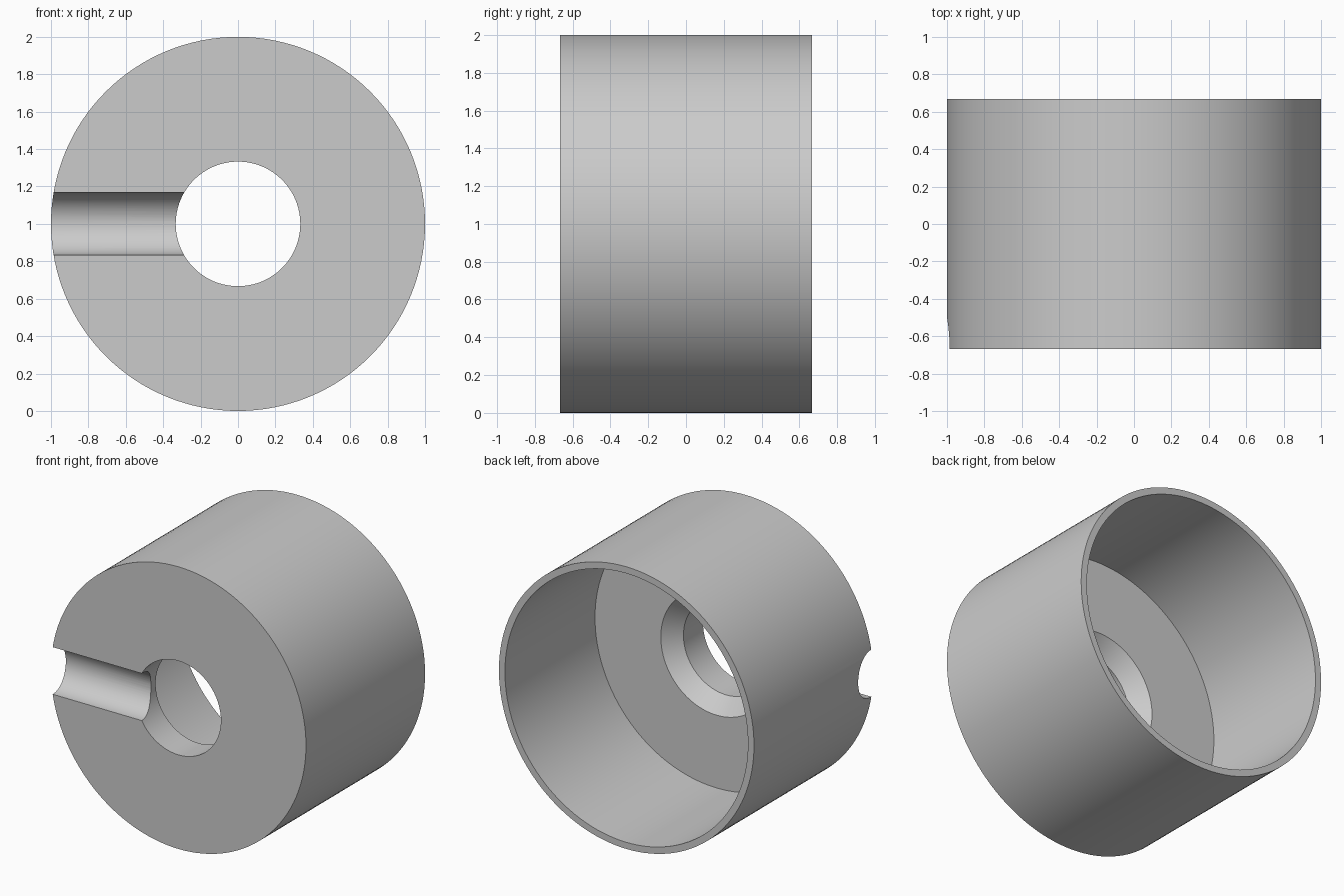
import bpy
import bmesh
import math
from mathutils import Matrix, Vector

default = bpy.data.objects.get("Cube")
if default:
    bpy.data.objects.remove(default, do_unlink=True)

SEGMENTS = 128
HALF_DEPTH = 0.667
HOLE_RADIUS = 0.333
GROOVE_RADIUS = 0.167
FRONT = -HALF_DEPTH

grey = bpy.data.materials.new("plain grey")
grey.use_nodes = True
colour = (0.6, 0.6, 0.6, 1)
grey.diffuse_color = colour
grey.node_tree.nodes["Principled BSDF"].inputs["Base Color"].default_value = colour


def add_object(name, bm):
    bmesh.ops.recalc_face_normals(bm, faces=bm.faces)
    mesh = bpy.data.meshes.new(name)
    bm.to_mesh(mesh)
    bm.free()
    mesh.materials.append(grey)
    obj = bpy.data.objects.new(name, mesh)
    bpy.context.collection.objects.link(obj)
    return obj


# Cup body: closed (radius, y) section turned around the y axis
section = [
    (HOLE_RADIUS, FRONT),
    (1, FRONT),
    (1, HALF_DEPTH),
    (0.953, HALF_DEPTH),
    (0.953, FRONT + 0.325),         # cavity floor
    (0.437, FRONT + 0.325),         # countersink rim
    (HOLE_RADIUS, FRONT + 0.22),
]
bm = bmesh.new()
verts = [bm.verts.new((0, y, 1 + r)) for r, y in section]
edges = [bm.edges.new((v, verts[i - 1])) for i, v in enumerate(verts)]
bmesh.ops.spin(bm, geom=verts + edges, cent=(0, 0, 1), axis=(0, 1, 0),
               angle=math.tau, steps=SEGMENTS)
bmesh.ops.remove_doubles(bm, verts=bm.verts, dist=0.0005)
body = add_object("cup_body", bm)

# Half-round groove from the hole to the right rim of the front face
bm = bmesh.new()
bmesh.ops.create_cone(
    bm, cap_ends=True, segments=64, radius1=GROOVE_RADIUS,
    radius2=GROOVE_RADIUS, depth=1.2,
    matrix=Matrix.Translation(Vector((-0.6, FRONT, 1)))
    @ Matrix.Rotation(math.pi / 2, 4, "Y"))
cutter = add_object("groove_cutter", bm)
cutter.hide_render = True

cut = body.modifiers.new("groove", "BOOLEAN")
cut.operation = "DIFFERENCE"
cut.solver = "EXACT"
cut.object = cutter

bpy.ops.object.select_all(action="DESELECT")
body.select_set(True)
bpy.context.view_layer.objects.active = body
bpy.ops.object.modifier_apply(modifier=cut.name)
bpy.data.objects.remove(cutter, do_unlink=True)
bpy.ops.object.shade_smooth_by_angle(angle=math.radians(30))
